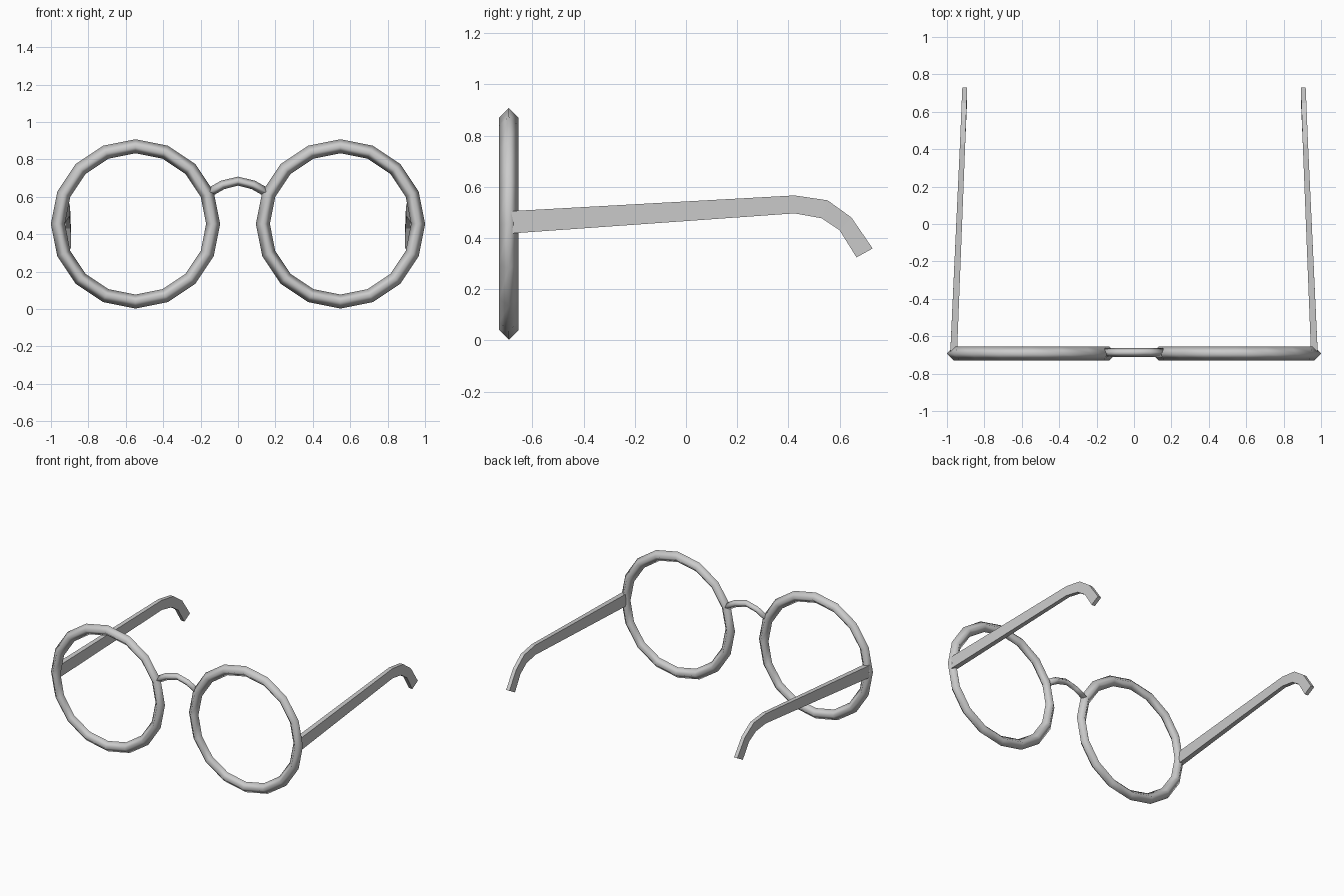
import bpy, bmesh, math
from mathutils import Vector

if "Cube" in bpy.data.objects:
    bpy.data.objects.remove(bpy.data.objects["Cube"])

CX, CZ, FY = 0.548, 0.455, -0.692   # lens centre and front plane


def finish(name, verts, faces, smooth):
    me = bpy.data.meshes.new(name)
    me.from_pydata(verts, [], faces)
    bm = bmesh.new()
    bm.from_mesh(me)
    bmesh.ops.recalc_face_normals(bm, faces=bm.faces)
    bm.to_mesh(me)
    bm.free()
    for p in me.polygons:
        p.use_smooth = smooth
    ob = bpy.data.objects.new(name, me)
    bpy.context.collection.objects.link(ob)
    return ob


def loft(name, rings, closed=False, smooth=False):
    """Skin a list of equal-length rings, capping the ends if open."""
    n, m = len(rings), len(rings[0])
    verts = [v for r in rings for v in r]
    faces = []
    for i in range(n if closed else n - 1):
        j = (i + 1) % n
        for k in range(m):
            l = (k + 1) % m
            faces.append((i * m + k, i * m + l, j * m + l, j * m + k))
    if not closed:
        faces += [tuple(range(m)), tuple(range((n - 1) * m, n * m))]
    return finish(name, verts, faces, smooth)


def diamond(centre, out, r):
    """Four-sided tube section spanned by the outward direction and y."""
    y = Vector((0, 1, 0))
    return [centre + out * r, centre + y * r, centre - out * r, centre - y * r]


# Round rims: 16 segments, four-sided tube
for side, label in ((-1, "left"), (1, "right")):
    rings = []
    for i in range(16):
        a = math.tau * i / 16
        out = Vector((math.cos(a), 0, math.sin(a)))
        rings.append(diamond(Vector((side * CX, FY, CZ)) + out * 0.415, out, 0.0375))
    loft(label + "_rim", rings, closed=True, smooth=True)

# Arched nose bridge
path = [Vector((x, FY + 0.005, z)) for x, z in
        ((-0.155, 0.622), (-0.083, 0.663), (0, 0.684), (0.083, 0.663), (0.155, 0.622))]
rings = []
for i, p in enumerate(path):
    t = (path[min(i + 1, 4)] - path[max(i - 1, 0)]).normalized()
    rings.append(diamond(p, Vector((-t.z, 0, t.x)), 0.024))
loft("nose_bridge", rings, smooth=True)

# Temple arms: tapered strip with hooked ear end (top y,z / bottom y,z)
profile = [((-0.682, 0.505), (-0.678, 0.418)), ((0.424, 0.566), (0.424, 0.496)),
           ((0.553, 0.547), (0.530, 0.477)), ((0.646, 0.480), (0.600, 0.430)),
           ((0.729, 0.359), (0.666, 0.324))]
for side, label in ((-1, "left"), (1, "right")):
    rings = []
    for top, bot in profile:
        f = ((top[0] + bot[0]) / 2 + 0.68) / 1.4
        x, h = 0.964 - 0.060 * f, 0.018 - 0.005 * f
        rings.append([Vector((side * (x + s * h), y, z))
                      for s, (y, z) in ((-1, top), (1, top), (1, bot), (-1, bot))])
    loft(label + "_temple_arm", rings)
